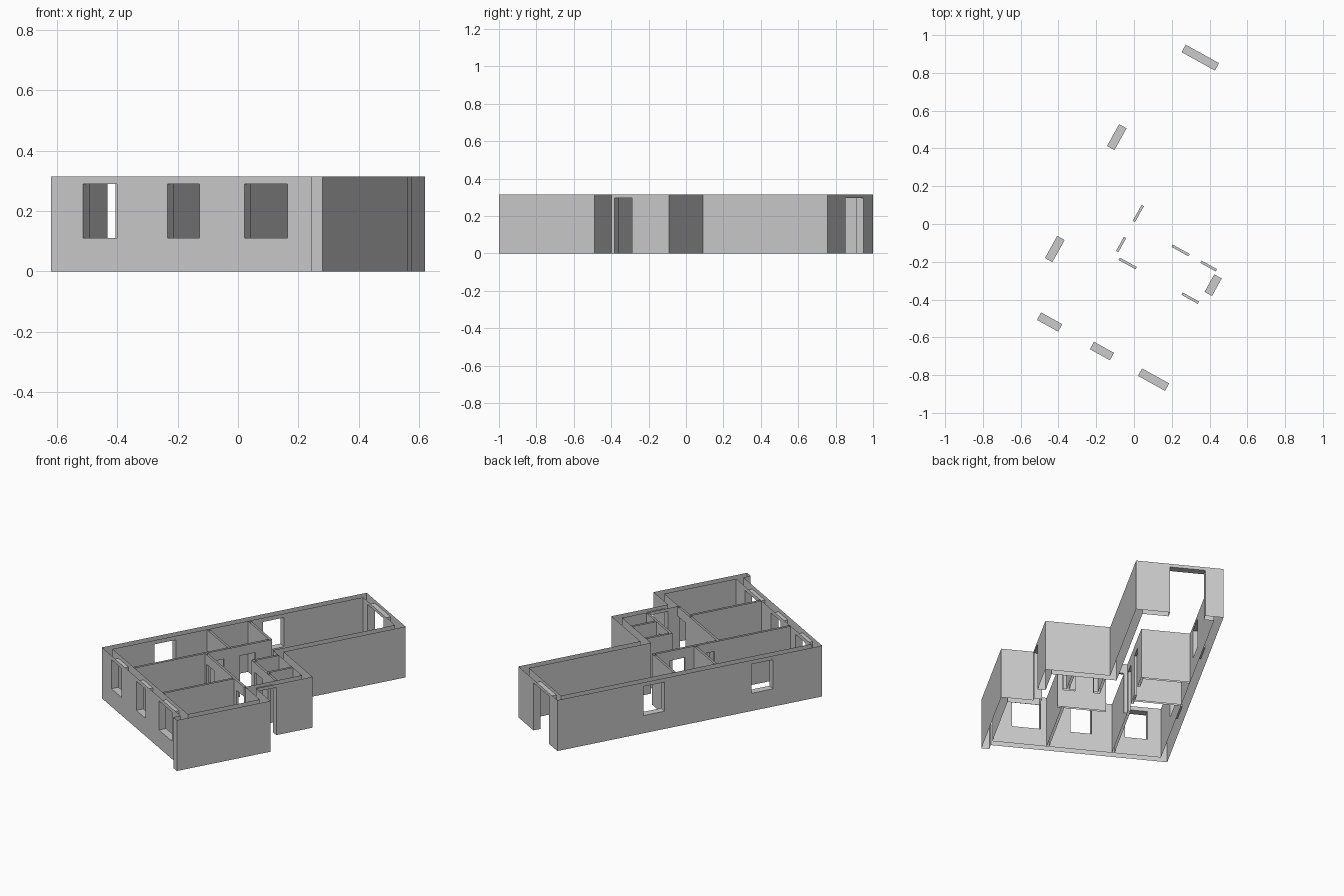
import bpy
import bmesh
import math
from mathutils import Matrix

if "Cube" in bpy.data.objects:
    bpy.data.objects.remove(bpy.data.objects["Cube"])

HEIGHT = 0.315
SILL, HEAD = 0.11, 0.29          # windows
DOOR, INNER_DOOR = 0.295, 0.255  # door heads
T = 0.045                        # outer wall thickness
t = 0.014                        # partition thickness
TURN = Matrix.Rotation(math.radians(-29), 4, "Z")

plaster = bpy.data.materials.new("grey plaster")
plaster.use_nodes = True
GREY = (0.6, 0.6, 0.6, 1)
plaster.diffuse_color = GREY
plaster.node_tree.nodes["Principled BSDF"].inputs["Base Color"].default_value = GREY


def build_walls(name, walls, openings):
    """Walls are (u0, u1, v0, v1); openings add (z0, z1). Tops and bottoms stay open."""
    levels = [[], [], [0, HEIGHT]]
    for box in walls + openings:
        for axis in range(len(box) // 2):
            levels[axis] += box[2 * axis:2 * axis + 2]
    levels = [sorted({round(c, 4) for c in axis}) for axis in levels]
    counts = [len(axis) - 1 for axis in levels]

    def inside(box, point):
        return all(box[2 * a] < point[a] < box[2 * a + 1] for a in range(len(box) // 2))

    def solid(cell):
        if any(not 0 <= cell[a] < counts[a] for a in range(3)):
            return False
        mid = [(levels[a][cell[a]] + levels[a][cell[a] + 1]) / 2 for a in range(3)]
        return any(inside(w, mid) for w in walls) and not any(inside(o, mid) for o in openings)

    bm = bmesh.new()
    cells = [(i, j, k) for i in range(counts[0]) for j in range(counts[1])
             for k in range(counts[2])]
    for cell in filter(solid, cells):
        for axis in range(3):
            for side in (0, 1):
                near = list(cell)
                near[axis] += 2 * side - 1
                open_end = axis == 2 and not 0 <= near[2] < counts[2]
                if open_end or solid(near):
                    continue
                b, c = (axis + 1) % 3, (axis + 2) % 3
                quad = []
                for db, dc in ((0, 0), (1, 0), (1, 1), (0, 1)):
                    corner = list(cell)
                    corner[axis] += side
                    corner[b] += db
                    corner[c] += dc
                    quad.append(bm.verts.new([levels[a][corner[a]] for a in range(3)]))
                bm.faces.new(quad if side else quad[::-1])
    bmesh.ops.remove_doubles(bm, verts=bm.verts, dist=0.0005)
    bmesh.ops.dissolve_limit(bm, angle_limit=0.01, verts=bm.verts, edges=bm.edges)
    bm.transform(TURN)
    mesh = bpy.data.meshes.new(name)
    bm.to_mesh(mesh)
    bm.free()
    mesh.materials.append(plaster)
    bpy.context.collection.objects.link(bpy.data.objects.new(name, mesh))


# Plan lines of the outer shell
LEFT, RIGHT, FRONT, BACK = -0.325, 0.73, -0.693, 0.963
LIVING, SERVICE, STEP, NOOK = 0.175, 0.546, 0.2, -0.154

outer = [
    (LEFT, LEFT + T, FRONT, BACK),              # long side
    (LEFT, RIGHT, FRONT, FRONT + T),            # front
    (RIGHT - T, RIGHT, FRONT - T, NOOK),        # bedroom side with front pier
    (SERVICE - T, RIGHT, NOOK - T, NOOK),       # entrance recess
    (SERVICE - T, SERVICE, NOOK - T, STEP),     # entrance wall
    (LIVING - T, SERVICE, STEP - T, STEP),      # service room back
    (LIVING - T, LIVING, STEP - T, BACK),       # living room side
    (LEFT, LIVING, BACK - T, BACK),             # back
]
windows = [(u0, u1, FRONT, FRONT + T, SILL, HEAD)
           for u0, u1 in ((-0.203, -0.075), (0.117, 0.238), (0.408, 0.572))]
windows += [(LEFT, LEFT + T, v0, v1, SILL, HEAD)
            for v0, v1 in ((-0.386, -0.252), (0.292, 0.424))]
outer_doors = [
    (-0.221, -0.019, BACK - T, BACK, 0, DOOR),
    (SERVICE - T, SERVICE, -0.133, -0.027, 0, DOOR),
]
build_walls("outer_walls", outer, windows + outer_doors)

# Rooms inside
IN_LEFT, IN_FRONT, IN_RIGHT = LEFT + T, FRONT + T, SERVICE - T
HALL, ROOMS = -0.206, -0.01
partitions = [
    (-t, 0, IN_FRONT, STEP + t),                # spine
    (0.36, 0.36 + t, IN_FRONT, HALL),           # between front rooms
    (0, IN_RIGHT, HALL, HALL + t),              # hall front
    (IN_LEFT, 0, -0.057, -0.057 + t),           # bathroom front
    (IN_LEFT, 0, STEP, STEP + t),               # bathroom back
    (0.193, IN_RIGHT, ROOMS, ROOMS + t),        # hall back
    (0.193, 0.193 + t, ROOMS, STEP - T),        # service room side
    (0.372, 0.372 + t, ROOMS, STEP - T),        # between service rooms
]
inner_doors = [(-t, 0, v0, v1, 0, INNER_DOOR)
               for v0, v1 in ((-0.171, -0.086), (0.012, 0.108))]
inner_doors += [(u0, u1, v, v + t, 0, INNER_DOOR)
                for u0, u1, v in ((0.021, 0.123, HALL), (0.402, 0.5, HALL),
                                  (0.232, 0.335, ROOMS), (0.407, 0.5, ROOMS))]
build_walls("partition_walls", partitions, inner_doors)
